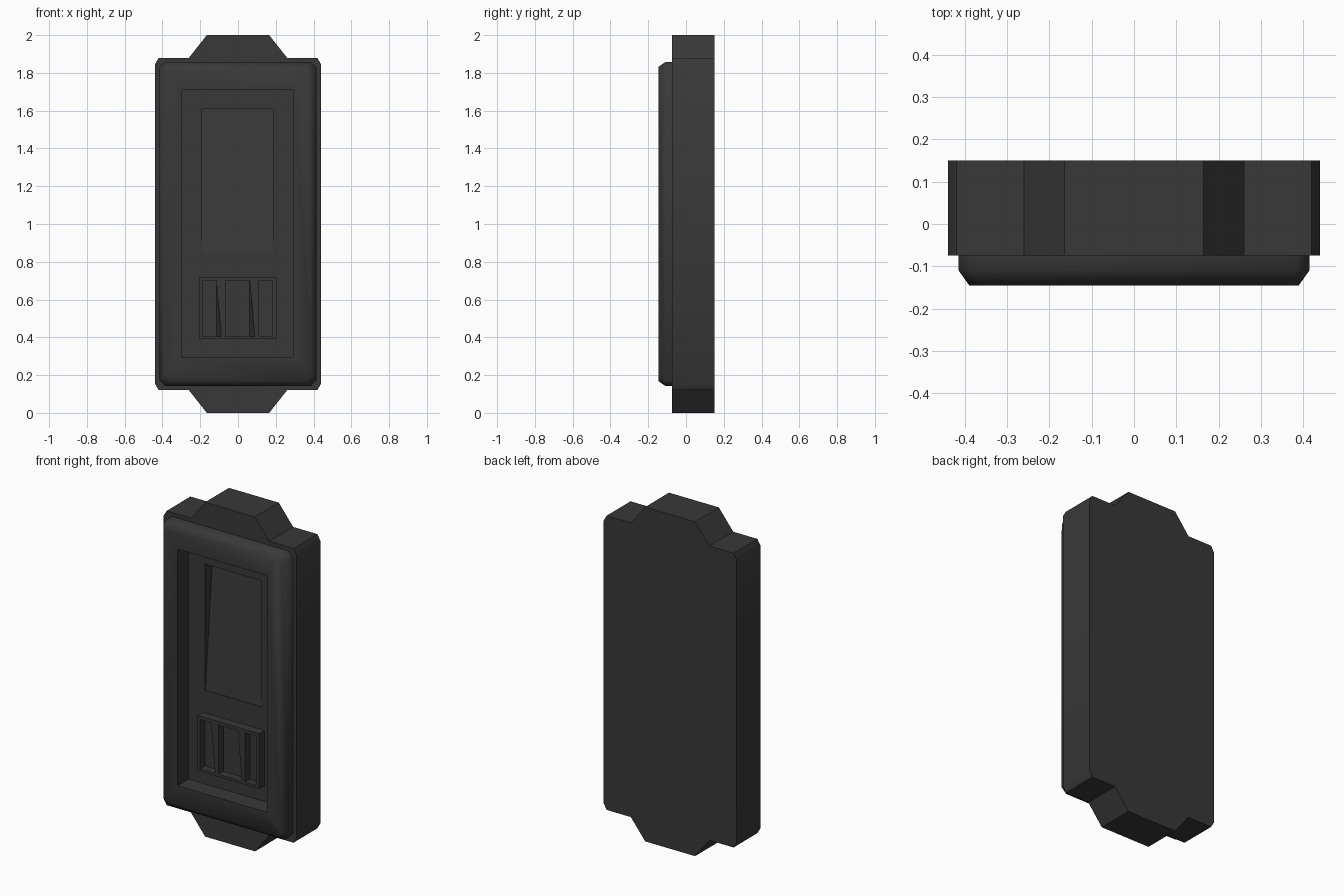
import bpy, bmesh
from math import radians

if "Cube" in bpy.data.objects:
    bpy.data.objects.remove(bpy.data.objects["Cube"])

dark = bpy.data.materials.new("dark_plastic")
dark.diffuse_color = (0.04, 0.04, 0.04, 1)
dark.use_nodes = True
dark.node_tree.nodes["Principled BSDF"].inputs["Base Color"].default_value = dark.diffuse_color


def loft(name, loops):
    """Closed solid through matching loops of 3D points, capped at both ends."""
    bm = bmesh.new()
    rings = [[bm.verts.new(p) for p in loop] for loop in loops]
    n = len(rings[0])
    for a, b in zip(rings, rings[1:]):
        for i in range(n):
            j = (i + 1) % n
            bm.faces.new((a[i], a[j], b[j], b[i]))
    bm.faces.new(rings[0])
    bm.faces.new(rings[-1])
    bmesh.ops.recalc_face_normals(bm, faces=bm.faces)
    me = bpy.data.meshes.new(name)
    bm.to_mesh(me)
    bm.free()
    ob = bpy.data.objects.new(name, me)
    bpy.context.collection.objects.link(ob)
    return ob


def at(y, pts):
    return [(x, y, z) for x, z in pts]


def rect(x0, x1, z0, z1):
    return [(x0, z0), (x1, z0), (x1, z1), (x0, z1)]


def octagon(w, h, c):
    """Corner-cut rectangle centred on z = 1."""
    q = [(w, 1 - h + c), (w, 1 + h - c), (w - c, 1 + h)]
    q = [(w - c, 1 - h)] + q
    return q + [(-x, z) for x, z in reversed(q)]


def prism(name, pts, y0, y1):
    return loft(name, [at(y0, pts), at(y1, pts)])


def cut(ob, cutters):
    """Subtract the cutters, bake the result and remove them."""
    for c in cutters:
        m = ob.modifiers.new("cut", 'BOOLEAN')
        m.operation, m.solver, m.object = 'DIFFERENCE', 'EXACT', c
    dg = bpy.context.evaluated_depsgraph_get()
    me = bpy.data.meshes.new_from_object(ob.evaluated_get(dg))
    ob.modifiers.clear()
    ob.data = me
    for c in cutters:
        bpy.data.objects.remove(c, do_unlink=True)


FLOOR = -0.04
window = rect(-0.298, 0.295, 0.295, 1.71)

# main case with the tapered tabs at top and bottom
quarter = [(0.165, 1.0), (0.26, 0.88), (0.42, 0.88), (0.44, 0.845)]
right = [(x, 1 + z) for x, z in quarter] + [(x, 1 - z) for x, z in reversed(quarter)]
case = prism("case", right + [(-x, z) for x, z in reversed(right)], -0.075, 0.15)

# sloping display recess, deepest at the top
slope = [(-0.1, 0.855), (FLOOR + 0.003, 0.855), (0.03, 1.61), (-0.1, 1.61)]
display = loft("display_cutter", [[(x, y, z) for y, z in slope] for x in (-0.19, 0.185)])
cut(case, [prism("window_cutter", window, -0.3, FLOOR), display])

# bevelled front bezel around the window
bezel = loft("front_bezel", [at(-0.07, octagon(0.415, 0.857, 0.03)),
                             at(-0.11, octagon(0.415, 0.857, 0.03)),
                             at(-0.145, octagon(0.39, 0.832, 0.03))])
cut(bezel, [prism("bezel_cutter", window, -0.3, 0.1)])

# raised slot block with three openings and slanted bars
block = prism("slot_block", rect(-0.205, 0.203, 0.39, 0.72), -0.09, -0.03)
slots = []
for x0, x1, flare in ((-0.187, -0.115, 0.027), (-0.065, 0.062, 0.027), (0.11, 0.183, 0.0)):
    front = [(x0, 0.405), (x1 + flare, 0.405), (x1, 0.70), (x0, 0.70)]
    slots.append(loft("slot_cutter", [at(-0.12, front), at(-0.09, front),
                                      at(-0.045, rect(x0, x1, 0.405, 0.70))]))
cut(block, slots)

# shading and colour
for ob in (case, bezel, block):
    ob.data.materials.clear()
    ob.data.materials.append(dark)
    bpy.ops.object.select_all(action='DESELECT')
    ob.select_set(True)
    bpy.context.view_layer.objects.active = ob
    bpy.ops.object.shade_smooth_by_angle(angle=radians(50))
